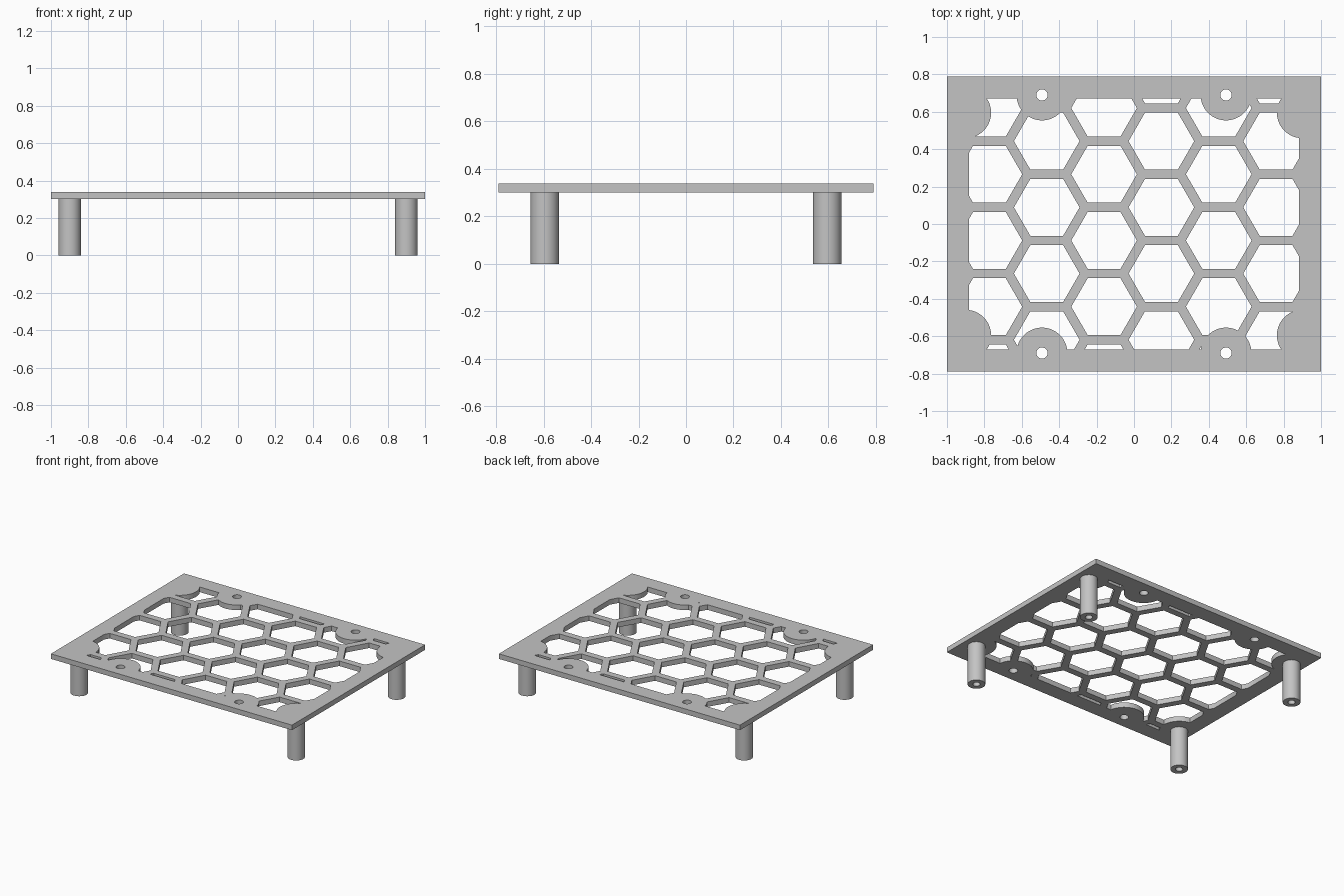
import bpy, bmesh
from math import pi, sqrt
from mathutils import Matrix

cube = bpy.data.objects.get("Cube")
if cube:
    bpy.data.objects.remove(cube, do_unlink=True)

grey = bpy.data.materials.new("light grey")
grey.use_nodes = True
COLOUR = (0.55, 0.55, 0.55, 1)
grey.diffuse_color = COLOUR
grey.node_tree.nodes["Principled BSDF"].inputs["Base Color"].default_value = COLOUR

BOTTOM, TOP = 0.30, 0.338
LEGS = [(x, y) for x in (-0.9, 0.9) for y in (-0.595, 0.595)]
MOUNTS = [(x, y) for x in (-0.492, 0.492) for y in (-0.69, 0.69)]


def new_object(name, bm):
    mesh = bpy.data.meshes.new(name)
    bm.to_mesh(mesh)
    bm.free()
    mesh.materials.append(grey)
    obj = bpy.data.objects.new(name, mesh)
    bpy.context.collection.objects.link(obj)
    return obj


def box(name, half_x, half_y, low, high):
    bm = bmesh.new()
    size = Matrix.Diagonal((2 * half_x, 2 * half_y, high - low, 1))
    bmesh.ops.create_cube(bm, size=1, matrix=Matrix.Translation((0, 0, (low + high) / 2)) @ size)
    return new_object(name, bm)


def prisms(name, centres, radius, sides, low, high, turn=0):
    bm = bmesh.new()
    for x, y in centres:
        place = Matrix.Translation((x, y, (low + high) / 2)) @ Matrix.Rotation(turn, 4, "Z")
        bmesh.ops.create_cone(bm, cap_ends=True, segments=sides, radius1=radius,
                              radius2=radius, depth=high - low, matrix=place)
    return new_object(name, bm)


def activate(obj):
    bpy.ops.object.select_all(action="DESELECT")
    obj.select_set(True)
    bpy.context.view_layer.objects.active = obj


def boolean(obj, cutter, operation="DIFFERENCE"):
    cutter.hide_render = True
    mod = obj.modifiers.new("cut", "BOOLEAN")
    mod.operation, mod.solver, mod.object = operation, "EXACT", cutter
    activate(obj)
    bpy.ops.object.modifier_apply(modifier=mod.name)
    bpy.data.objects.remove(cutter, do_unlink=True)


# Honeycomb openings, trimmed to the window and kept clear of the round pads
PITCH, BAR = 0.354, 0.05
cells = []
for col in range(-2, 4):
    for row in range(-3, 4):
        y = -0.088 + row * PITCH + (col % 2) * PITCH / 2
        if abs(y) < 0.82:
            cells.append((-0.16 + col * PITCH * sqrt(3) / 2, y))
openings = prisms("honeycomb_cutter", cells, (PITCH - BAR) / sqrt(3), 6, 0.2, 0.44, pi / 6)
# Turn the cells so that two sides run along x
xs = [v.co.x - cells[0][0] for v in openings.data.vertices[:12]]
if max(xs) < 0.16:
    bpy.data.objects.remove(openings, do_unlink=True)
    openings = prisms("honeycomb_cutter", cells, (PITCH - BAR) / sqrt(3), 6, 0.2, 0.44)
boolean(openings, box("window_cutter", 0.8825, 0.671, 0.25, 0.4), "INTERSECT")
boolean(openings, prisms("pad_cutter", LEGS + MOUNTS, 0.136, 64, 0.15, 0.5))

# Plate with the openings and screw holes
plate = box("honeycomb_plate", 1, 0.789, BOTTOM, TOP)
boolean(plate, openings)
boolean(plate, prisms("screw_hole_cutter", MOUNTS, 0.03, 32, 0.2, 0.44))
activate(plate)
bpy.ops.object.shade_smooth_by_angle()

# Round legs with a blind hole in the foot
for x, y in LEGS:
    name = ("front" if y < 0 else "back") + ("_left" if x > 0 else "_right") + "_leg"
    leg = prisms(name, [(x, y)], 0.06, 48, 0, BOTTOM)
    boolean(leg, prisms("bore_cutter", [(x, y)], 0.025, 32, -0.1, 0.25))
    activate(leg)
    bpy.ops.object.shade_smooth_by_angle()
